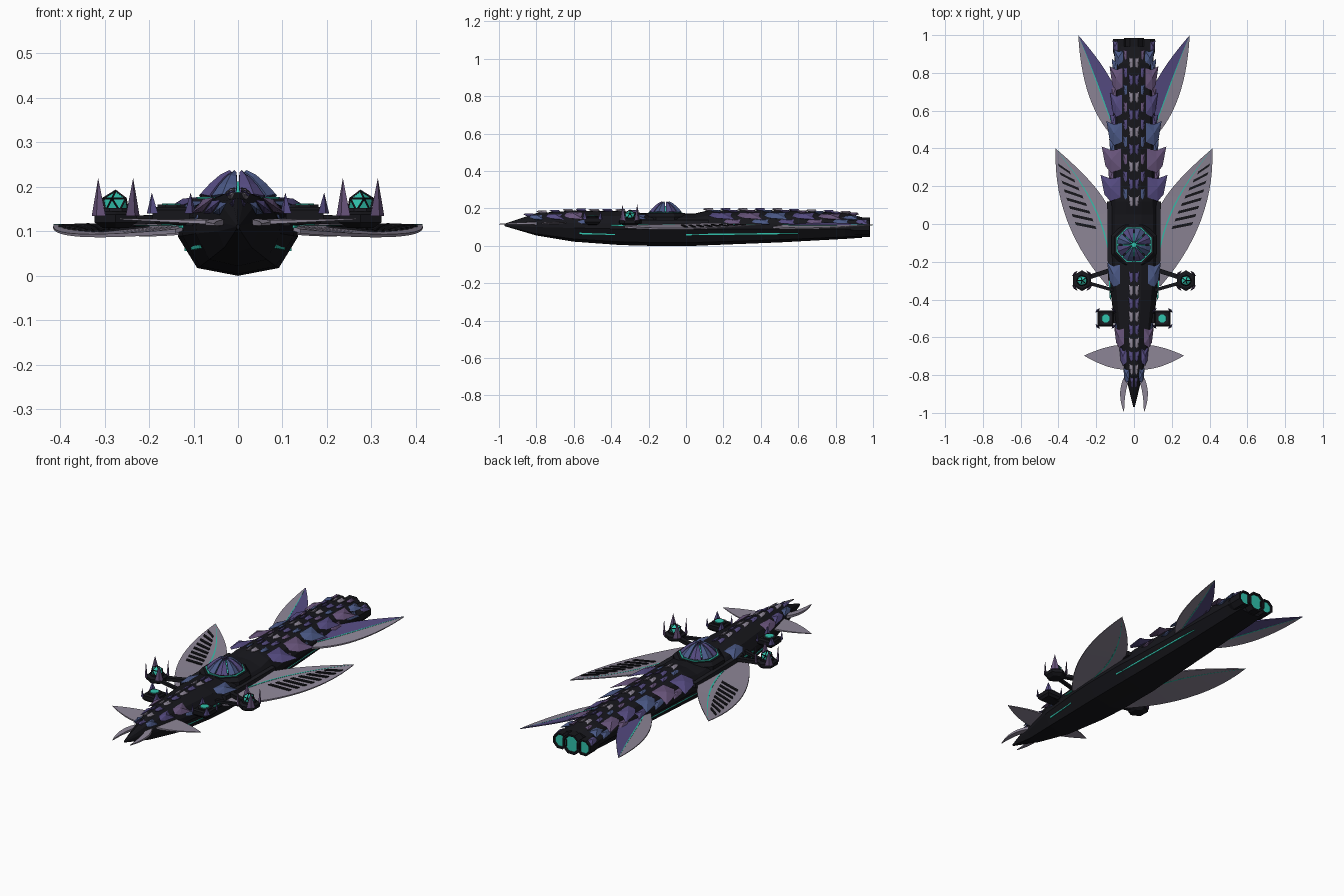
import bpy, bmesh, math
from mathutils import Vector, Matrix

if "Cube" in bpy.data.objects:
    bpy.data.objects.remove(bpy.data.objects["Cube"])

COL = {"black": (.008, .008, .011), "dark": (.012, .012, .016), "lilac": (.27, .24, .31),
       "blue": (.07, .1, .24), "purple": (.09, .07, .22), "mauve": (.14, .09, .2),
       "teal": (.03, .55, .42)}
MATS = {}
for k, c in COL.items():
    MATS[k] = bpy.data.materials.new(k)
    MATS[k].diffuse_color = (*c, 1)


def make(name, verts, faces, col, mirror=False):
    bm = bmesh.new()
    vs = [bm.verts.new(v) for v in verts]
    for f in faces:
        bm.faces.new([vs[i] for i in f])
    bmesh.ops.remove_doubles(bm, verts=bm.verts, dist=1e-5)
    bmesh.ops.recalc_face_normals(bm, faces=bm.faces)
    me = bpy.data.meshes.new(name)
    bm.to_mesh(me)
    bm.free()
    me.materials.append(MATS[col])
    ob = bpy.data.objects.new(name, me)
    bpy.context.collection.objects.link(ob)
    if mirror:
        ob.modifiers.new("mirror", 'MIRROR').use_mirror_merge = False
    return ob


def loft(name, rings, col, mirror=False):
    n, m = len(rings[0]), len(rings)
    faces = [(i*n + j, i*n + (j+1) % n, (i+1)*n + (j+1) % n, (i+1)*n + j)
             for i in range(m-1) for j in range(n)]
    faces += [tuple(range(n)), tuple(range((m-1)*n, m*n))]
    return make(name, [p for r in rings for p in r], faces, col, mirror)


def lathe(name, c, prof, n, col, axis='Z', mirror=False):
    """Stack of n-sided rings; prof holds (radius, offset along axis)."""
    rings = []
    for r, h in prof:
        ring = []
        for k in range(n):
            a = 2*math.pi*(k + .5)/n
            p = (r*math.cos(a), r*math.sin(a), h) if axis == 'Z' else (r*math.cos(a), h, r*math.sin(a))
            ring.append(Vector(c) + Vector(p))
        rings.append(ring)
    return loft(name, rings, col, mirror)


def bez(pts, t):
    pts = [Vector(p) for p in pts]
    while len(pts) > 1:
        pts = [a.lerp(b, t) for a, b in zip(pts, pts[1:])]
    return pts[0]


def blade(name, outer, inner, a, b, th, col, n=14):
    """Panel between two curves, from cross fraction a to b."""
    rings = []
    for i in range(n+1):
        t = i/n
        o, q = bez(outer, t), bez(inner, t)
        p, r = o.lerp(q, a), o.lerp(q, b)
        k = Vector((0, 0, th*(1 - .7*t)))
        rings.append([p+k, r+k, r-k, p-k])
    loft(name, rings, col, True)


# Hull: y, half width, keel z, widest z, top z
ST = [(-.97, .004, .105, .11, .115), (-.8, .045, .055, .1, .172), (-.6, .095, .022, .095, .185),
      (-.35, .125, .004, .09, .182), (-.2, .135, 0, .088, .17), (.05, .135, 0, .088, .17),
      (.12, .13, .003, .088, .187), (.5, .115, .018, .09, .187), (.85, .105, .037, .09, .174),
      (.94, .1, .043, .09, .15)]


def station(y):
    for a, b in zip(ST, ST[1:]):
        if y <= b[0]:
            f = (y-a[0])/(b[0]-a[0])
            return [p + (q-p)*f for p, q in zip(a, b)]
    return ST[-1]


rings = []
for y, w, zb, zm, zt in ST:
    h = [(0, zb), (.68*w, zb+.2*(zm-zb)), (w, zm), (.97*w, zm+.3*(zt-zm)),
         (.75*w, zm+.75*(zt-zm)), (.3*w, zt), (0, zt+.003)]
    h += [(-x, z) for x, z in h[-2:0:-1]]
    rings.append([(x, y, z) for x, z in h])
loft("hull", rings, "black")


# Armour plates: faceted scales with a raised centre
def plate(name, y, x0, x1, z0, z1, L, col, rise=.01):
    shape = [(0, -.35), (.5, -.5), (.8, -.25), (1, .5), (.5, .36), (0, .42)]
    top = [(x0+(x1-x0)*u, y+L*v, z0+(z1-z0)*u) for u, v in shape]
    n = len(top)
    mid = ((x0+x1)/2, y, (z0+z1)/2)
    vs = top + [(mid[0], mid[1], mid[2]+rise), (mid[0], mid[1], mid[2]-.015)]
    fs = [(i, (i+1) % n, n+e) for i in range(n) for e in (0, 1)]
    make(name, vs, fs, col, True)


cols = ["blue", "purple", "mauve"]
for i, (y, L, over) in enumerate([(-.8, .08, .012), (-.7, .1, .008), (-.6, .11, .01), (-.27, .13, .012),
                                  (.19, .14, .05), (.34, .14, .05), (.48, .13, .03), (.63, .13, .015),
                                  (.77, .13, .022), (.88, .09, .005)]):
    _, w, zb, zm, zt = station(y)
    plate(f"side_plate_{i}", y, .56*w, w+over, zt-.008, .14, L, cols[i % 3], .014)
    if y < -.3 or y > .1:
        plate(f"lower_plate_{i}", y+.06, .85*w, w+.01, .14, .115, L*.7, cols[(i+1) % 3])

# Spine plates: small pairs down the ridge
ys = [-.84+.07*i for i in range(9)] + [.12+.092*i for i in range(9)]
for i, y in enumerate(ys):
    _, w, zb, zm, zt = station(y)
    plate(f"spine_plate_{i}", y, .006, min(.028, .4*w+.004), zt+.014, zt+.004, .06,
          "lilac" if i % 2 else "purple", .004)
    if y > .08:
        plate(f"shoulder_plate_{i}", y+.04, .036, .058, zt+.004, zt-.003, .06, cols[i % 3], .005)

# Main wings
wo = [(.14, -.33, .1), (.43, 0, .075), (.415, .4, .114)]
wi = [(.1, -.3, .116), (.05, 0, .118), (.1, .13, .12), (.415, .4, .114)]
blade("wing_outer", wo, wi, 0, .68, .005, "lilac")
blade("wing_trim", wo, wi, .68, .71, .007, "teal")
blade("wing_inner", wo, wi, .71, 1, .006, "lilac")
for i in range(8):
    t = .44 + .06*i
    # slanted slots across the wing membrane
    a, b = bez(wo, t+.03).lerp(bez(wi, t+.03), .15), bez(wo, t-.03).lerp(bez(wi, t-.03), .55)
    d, u = Vector((.003, .008, 0)), Vector((0, 0, .008))
    loft(f"wing_slot_{i}", [[a-d+u, a+d+u, a+d, a-d], [b-d+u, b+d+u, b+d, b-d]], "black", True)

# Tail fins
to = [(.1, .45, .1), (.275, .62, .08), (.295, 1, .112)]
ti = [(.08, .5, .118), (.05, .62, .125), (.07, .74, .125), (.295, 1, .112)]
blade("tail_fin_outer", to, ti, 0, .42, .005, "lilac")
blade("tail_fin_trim", to, ti, .42, .46, .007, "teal")
blade("tail_fin_inner", to, ti, .46, 1, .006, "purple")

# Nose fins and mandibles
blade("nose_fin", [(.04, -.77, .12), (.13, -.775, .122), (.265, -.697, .128)],
      [(.04, -.64, .122), (.13, -.635, .124), (.265, -.697, .128)], 0, 1, .005, "lilac")
blade("mandible", [(.04, -.79, .12), (.1, -.88, .12), (.052, -1, .115)],
      [(.02, -.81, .12), (.052, -.88, .12), (.052, -1, .115)], 0, 1, .008, "lilac")

# Command dome on its octagonal platform
D = (0, -.11, 0)
lathe("dome_platform", D, [(.13, .12), (.13, .155), (.112, .174)], 8, "black")
lathe("dome_trim", D, [(.1, .17), (.1, .177), (.094, .177)], 8, "teal")
lathe("dome_base", D, [(.092, .17), (.088, .182)], 8, "dark")
lathe("dome_core", D, [(.07, .18), (.04, .202), (.012, .212)], 8, "teal")
for k in range(8):
    a = math.pi*(k+.5)/4
    rings = []
    for r, z, hw in [(.088, .18, .35), (.064, .204, .35), (.04, .223, .32), (.017, .234, .15)]:
        rings.append([Vector(((r-e)*math.cos(a+s*hw), (r-e)*math.sin(a+s*hw), z-e)) + Vector(D)
                      for s, e in ((-1, 0), (0, -.004), (1, 0), (1, .005), (-1, .005))])
    loft(f"dome_petal_{k}", rings, "blue" if k % 2 else "purple")


# Turrets
def spikes(name, c, r, z0, z1, w, n, col):
    for k in range(n):
        a = 2*math.pi*(k+.5)/n
        out, tan = Vector((math.cos(a), math.sin(a), 0)), Vector((-math.sin(a), math.cos(a), 0))
        b = Vector(c) + Vector((0, 0, z0))
        tip = Vector(c) + out*r*1.03 + Vector((0, 0, z1))
        vs = [b+out*(r+.007), b+out*r+tan*w, b+out*(r-.007), b+out*r-tan*w, tip]
        make(f"{name}_{k}", vs, [(0, 1, 2, 3), (0, 1, 4), (1, 2, 4), (2, 3, 4), (3, 0, 4)], col, True)


A = (.275, -.3, 0)
lathe("turret_base", A, [(.035, .108), (.055, .12), (.055, .138), (.042, .145)], 6, "black", mirror=True)
lathe("turret_collar", A, [(.036, .14), (.036, .152)], 8, "dark", mirror=True)
spikes("turret_spike", A, .054, .135, .22, .022, 4, "mauve")
for nm, rad, col in (("turret_orb", .03, "teal"), ("turret_cage", .0315, "black")):
    bm = bmesh.new()
    bmesh.ops.create_icosphere(bm, subdivisions=1, radius=rad, matrix=Matrix.Translation((A[0], A[1], .16)))
    ob = make(nm, [v.co.copy() for v in bm.verts], [[v.index for v in f.verts] for f in bm.faces], col, True)
    bm.free()
    if nm == "turret_cage":
        ob.modifiers.new("wire", 'WIREFRAME').thickness = .005

B = (.15, -.5, 0)
lathe("gun_base", B, [(.045, .115), (.06, .127), (.06, .148), (.05, .155)], 4, "black", mirror=True)
lathe("gun_ring", B, [(.034, .15), (.034, .16)], 8, "dark", mirror=True)
lathe("gun_lens", B, [(.024, .155), (.022, .163)], 8, "teal", mirror=True)
spikes("gun_spike", B, .06, .14, .187, .018, 4, "purple")


# Struts and glowing strips as square bars between points
def bar(name, p, q, wx, wz, col):
    p, q = Vector(p), Vector(q)
    side = (q-p).cross(Vector((0, 0, 1))).normalized()*wx
    up = Vector((0, 0, wz))
    loft(name, [[e+side+up, e-side+up, e-side-up, e+side-up] for e in (p, q)], col, True)


bar("turret_arm_rear", (.11, -.24, .13), (.25, -.285, .126), .012, .009, "black")
bar("turret_arm_front", (.11, -.35, .125), (.25, -.31, .122), .009, .007, "black")
bar("gun_arm", (.08, -.5, .12), (.15, -.5, .125), .025, .01, "black")
bar("side_glow_rear", (.116, 0, .06), (.094, .6, .067), .004, .004, "teal")
bar("side_glow_front", (.081, -.57, .066), (.101, -.38, .062), .005, .004, "teal")
bar("deck_glow", (.125, -.4, .11), (.134, -.2, .11), .003, .003, "teal")
bar("deck_rail", (.126, -.3, .125), (.13, .12, .125), .012, .012, "dark")

# Engines: three octagonal nozzles
lathe("engine_centre", (0, 0, .1), [(.045, .88), (.056, .91), (.056, .985), (.046, .985), (.044, .97)], 8, "black", 'Y')
lathe("engine_side", (.07, 0, .098), [(.034, .88), (.044, .91), (.044, .98), (.036, .98), (.034, .965)], 8, "black", 'Y', True)
lathe("glow_centre", (0, 0, .1), [(.044, .965), (.042, .978)], 8, "teal", 'Y')
lathe("glow_side", (.07, 0, .098), [(.034, .96), (.032, .973)], 8, "teal", 'Y', True)

for m in bpy.data.materials:
    if m.users and not m.is_grease_pencil:
        m.use_nodes = True
        m.node_tree.nodes["Principled BSDF"].inputs["Base Color"].default_value = m.diffuse_color
